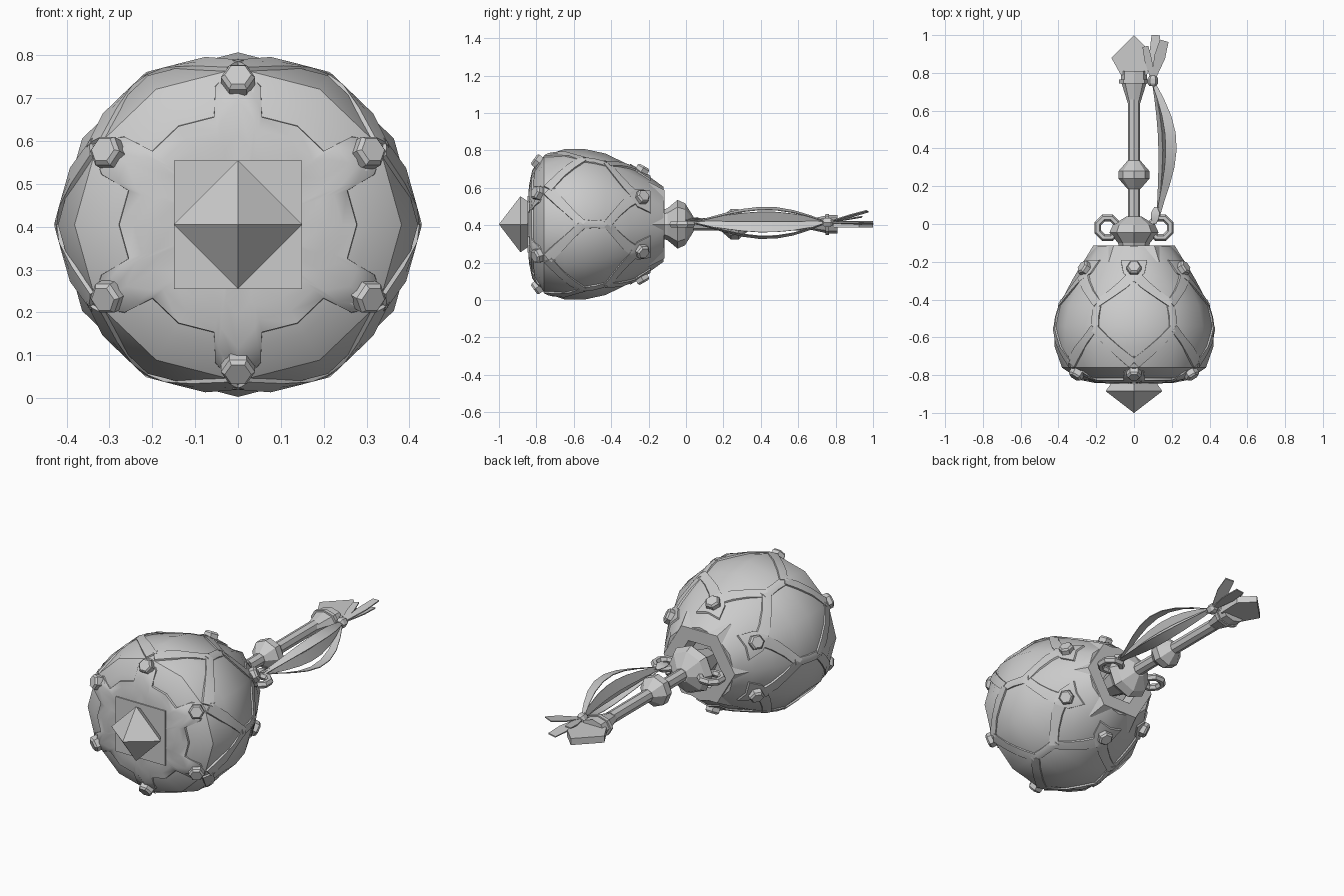
import bpy, bmesh, math
from mathutils import Vector, Matrix

if "Cube" in bpy.data.objects:
    bpy.data.objects.remove(bpy.data.objects["Cube"])

C = 0.405      # height of the long axis
SX = 1.045     # slight widening of the bulb
BULB = [(-.83, .2), (-.81, .295), (-.76, .365), (-.65, .402), (-.54, .402),
        (-.43, .378), (-.3, .315), (-.2, .258), (-.12, .2)]   # (y, radius)

grey = bpy.data.materials.new("light_grey")
grey.diffuse_color = (0.6, 0.6, 0.6, 1)
grey.use_nodes = True
grey.node_tree.nodes["Principled BSDF"].inputs["Base Color"].default_value = grey.diffuse_color


def make(name, verts, faces, angle=None):
    me = bpy.data.meshes.new(name)
    me.from_pydata([tuple(v) for v in verts], [], faces)
    bm = bmesh.new()
    bm.from_mesh(me)
    bmesh.ops.recalc_face_normals(bm, faces=bm.faces[:])
    bm.to_mesh(me)
    bm.free()
    ob = bpy.data.objects.new(name, me)
    bpy.context.collection.objects.link(ob)
    me.materials.append(grey)
    if angle:
        bpy.ops.object.select_all(action='DESELECT')
        ob.select_set(True)
        bpy.context.view_layer.objects.active = ob
        bpy.ops.object.shade_smooth_by_angle(angle=math.radians(angle))
    return ob


def lathe(name, profile, n, angle=None, start=0, sx=1, sz=1, caps=True):
    """Turn (y, radius) pairs about the long axis."""
    verts, faces = [], []
    for y, r in profile:
        for k in range(n):
            a = math.radians(start) + math.tau * k / n
            verts.append((r * sx * math.cos(a), y, C + r * sz * math.sin(a)))
    m = len(profile)
    for i in range(m - 1):
        for k in range(n):
            j = (k + 1) % n
            faces.append((i*n + k, i*n + j, (i+1)*n + j, (i+1)*n + k))
    if caps:
        faces += [tuple(range(n)), tuple(range((m-1)*n, m*n))]
    return make(name, verts, faces, angle)


def radius(y):
    for (y0, r0), (y1, r1) in zip(BULB, BULB[1:]):
        if y <= y1:
            return r0 + (r1 - r0) * max(0, (y - y0) / (y1 - y0))
    return BULB[-1][1]


def front_y(r):
    for (y0, r0), (y1, r1) in zip(BULB, BULB[1:4]):
        if r <= r1:
            return y0 + (y1 - y0) * max(0, (r - r0) / (r1 - r0))
    return -.65


def facet(a):
    """Radius factor of a twelve-sided ring at angle a in degrees."""
    return math.cos(math.radians(15)) / math.cos(math.radians(a % 30 - 15))


def on_bulb(a, y, lift):
    r = radius(y) * facet(a) + lift
    t = math.radians(a)
    return Vector((r * SX * math.cos(t), y, C + r * math.sin(t)))


def strap(name, path):
    """Raised strap on the bulb; path holds (angle, y, half width)."""
    verts, faces = [], []
    for i, (a, y, w) in enumerate(path):
        a0, y0, _ = path[max(i-1, 0)]
        a1, y1, _ = path[min(i+1, len(path)-1)]
        k = radius(y) * math.radians(1)
        d = Vector(((a1 - a0) * k, y1 - y0)).normalized()
        for s, lift in ((-1, -.012), (-.9, .009), (0, .009), (.9, .009), (1, -.012)):
            verts.append(on_bulb(a - d.y * w * s / k, y + d.x * w * s, lift))
    for i in range(len(path) - 1):
        for j in range(4):
            faces.append((i*5 + j, i*5 + j + 1, i*5 + j + 6, i*5 + j + 5))
    faces += [tuple(range(5)), tuple(range(len(verts) - 5, len(verts)))]
    make(name, verts, faces, 35)


def rivet(name, a, y):
    slope = (radius(y + .02) - radius(y - .02)) / .04
    t = math.radians(a)
    nrm = Vector((math.cos(t), -slope, math.sin(t))).normalized()
    rot = nrm.to_track_quat('Z', 'Y').to_matrix()
    p = on_bulb(a, y, 0)
    verts, faces = [], []
    for r, h in ((.04, -.02), (.04, .024), (.031, .034)):
        for k in range(6):
            b = math.tau * k / 6
            verts.append(p + rot @ Vector((r * math.cos(b), r * math.sin(b), h)))
    for i in (0, 6):
        for k in range(6):
            faces.append((i + k, i + (k+1) % 6, i + 6 + (k+1) % 6, i + 6 + k))
    faces += [tuple(range(6)), tuple(range(12, 18))]
    make(name, verts, faces)


# bulb with a recessed socket at the back
lathe("bulb", [(-.83, .02)] + BULB + [(-.12, .13), (-.19, .11)], 12, 35, sx=SX)

# six-armed front plate following the bulb
outline = []
for k in range(6):
    m = 30 + 60 * k
    outline += [(m - 30, .265), (m - 12, .265), (m - 9, .335), (m, .385),
                (m + 9, .335), (m + 12, .265)]
verts, faces, n = [(0, -.843, C)], [], len(outline)
rings = (.55, .75, .88, 1, 1.01)
for i, f in enumerate(rings):
    for a, r in outline:
        t = math.radians(a)
        rr = r * f
        q = rr * facet(a)
        y = front_y(rr) + (-.011 if i < 4 else .012)
        verts.append((q * SX * math.cos(t), y, C + q * math.sin(t)))
for k in range(n):
    faces.append((0, 1 + k, 1 + (k+1) % n))
    for i in range(len(rings) - 1):
        b = 1 + i * n
        faces.append((b + k, b + (k+1) % n, b + n + (k+1) % n, b + n + k))
make("front_plate", verts, faces, 35)

# square base and pointed front spike
lathe("spike_base", [(-.847, .212), (-.84, .212)], 4, start=45)
lathe("front_spike", [(-1, .0005), (-.885, .15), (-.835, .115)], 4)

# straps and rivets, repeated six times
for k in range(6):
    node, arm = 60 * k, 60 * k + 30
    strap("node_strap", [(node, -.57, .026), (node, -.49, .022), (node, -.4, .026)])
    for s in (-1, 1):
        strap("front_strap", [(node, -.55, .024), (node + 8*s, -.61, .024),
                              (node + 17*s, -.67, .028), (node + 29*s, -.74, .03)])
        strap("rear_strap", [(node, -.42, .024), (node + 10*s, -.37, .024),
                             (node + 20*s, -.32, .028), (node + 29*s, -.27, .03)])
    strap("rear_tab", [(arm, -.19, .075), (arm, -.26, .06), (arm, -.3, .01)])
    rivet("front_rivet", arm, -.785)
    rivet("rear_rivet", arm, -.24)

# rear collar
lathe("collar", [(-.2, .262), (-.115, .212), (-.115, .13), (-.18, .11)], 6, sx=1.02, caps=False)

# handle: knob, rod, bead, flare and end cap
lathe("handle_knob", [(-.19, .06), (-.1, .085), (-.045, .13), (-.005, .112), (.04, .04)], 8)
lathe("handle_rod", [(.02, .033), (.66, .033)], 8, 40)
lathe("handle_bead", [(.185, .034), (.24, .082), (.28, .082), (.335, .034)], 8)
lathe("handle_flare", [(.64, .033), (.745, .066), (.745, .08), (.765, .08),
                       (.765, .07), (.81, .07)], 8, sz=.7)

# flat pointed blade on the handle end
edge = [(-.07, .79), (.07, .79), (.075, .925), (0, 1), (-.12, .88)]
verts = [(x, y, C + z) for z in (-.018, .018) for x, y in edge]
faces = [tuple(range(5)), tuple(range(5, 10))]
faces += [(k, (k+1) % 5, 5 + (k+1) % 5, 5 + k) for k in range(5)]
make("end_blade", verts, faces)

# two side rings
for s in (-1, 1):
    verts, faces = [], []
    for i in range(8):
        a = math.tau * (i + .5) / 8
        for j in range(6):
            b = math.tau * j / 6
            r = .056 + .019 * math.cos(b)
            verts.append((s * .14 + r * math.cos(a), -.02 + r * math.sin(a),
                          C + .019 * math.sin(b)))
            faces.append((i*6 + j, i*6 + (j+1) % 6,
                          (i+1) % 8 * 6 + (j+1) % 6, (i+1) % 8 * 6 + j))
    make("side_ring", verts, faces)


def ribbon(name, start, end, bow, side, width, steps=8):
    """Thin strip from start to end, bowed sideways, narrow at its ends."""
    start, end, bow, side = map(Vector, (start, end, bow, side))
    verts, faces = [], []
    up = side.cross(end - start).normalized() * .002
    for i in range(steps + 1):
        t = i / steps
        arch = math.sin(math.pi * t ** 1.15)
        p = start.lerp(end, t) + bow * arch
        w = side.normalized() * width * (.3 + .7 * arch)
        verts += [p - w - up, p + w - up, p + w + up, p - w + up]
        if i:
            b = 4 * i - 4
            faces += [(b + j, b + (j+1) % 4, b + 4 + (j+1) % 4, b + 4 + j) for j in range(4)]
    faces += [(0, 1, 2, 3), tuple(range(4 * steps, 4 * steps + 4))]
    make(name, verts, faces, 30)


# ribbons strung from the right ring to the knot
knot = (.1, .755, C + .01)
for bow, side in (((.085, 0, .075), (1, 0, -.25)), ((.085, 0, -.08), (1, 0, .25)),
                  ((.03, 0, .03), (.4, 0, 1)), ((.05, 0, -.025), (.4, 0, -1))):
    ribbon("long_ribbon", (.125, .03, C + .01), knot, bow, side, .03)
ribbon("ring_tie", (.11, .0, C + .02), (.115, .09, C + .02), (0, 0, .01), (1, 0, .3), .025, 3)

# knot and loose tails
lathe("knot", [(.73, .018), (.745, .028), (.77, .028), (.785, .018)], 6).location = (.1, 0, .01)
for end, w in (((.16, .97, C + .07), .03), ((.115, 1, C + .005), .028), ((.06, .94, C + .04), .02)):
    e = Vector(end)
    k = Vector(knot)
    s = Vector((1, -(e - k).x / (e - k).y, .15)).normalized()
    up = Vector((0, 0, .003))
    verts = []
    for p, h in ((k, .008), (k.lerp(e, .6), w), (e, w * .8)):
        verts += [p - s*h - up, p + s*h - up, p + s*h + up, p - s*h + up]
    faces = [(b + j, b + (j+1) % 4, b + 4 + (j+1) % 4, b + 4 + j) for b in (0, 4) for j in range(4)]
    make("ribbon_tail", verts, faces + [(0, 1, 2, 3), (8, 9, 10, 11)])
